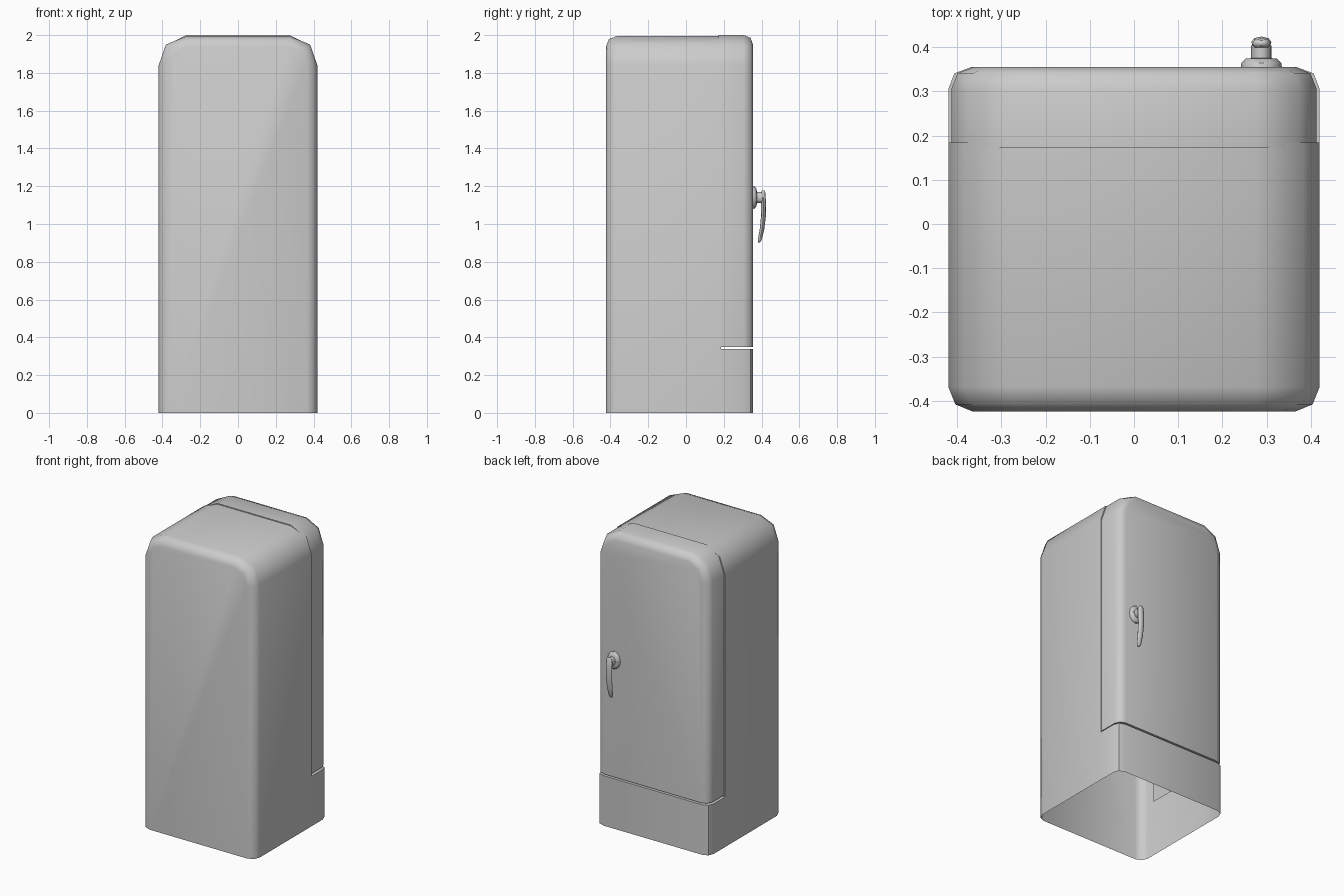
import bpy, math
from mathutils import Vector

if "Cube" in bpy.data.objects:
    bpy.data.objects.remove(bpy.data.objects["Cube"])


def make(name, verts, faces, smooth=None):
    me = bpy.data.meshes.new(name)
    me.from_pydata([tuple(v) for v in verts], [], faces)
    ob = bpy.data.objects.new(name, me)
    bpy.context.collection.objects.link(ob)
    bpy.ops.object.select_all(action='DESELECT')
    ob.select_set(True)
    bpy.context.view_layer.objects.active = ob
    bpy.ops.object.mode_set(mode='EDIT')
    bpy.ops.mesh.select_all(action='SELECT')
    bpy.ops.mesh.normals_make_consistent(inside=False)
    bpy.ops.object.mode_set(mode='OBJECT')
    if smooth is None:
        bpy.ops.object.shade_smooth()
    else:
        bpy.ops.object.shade_smooth_by_angle(angle=math.radians(smooth))
    return ob


def loft(name, rings, caps=(True, True), skip=None, smooth=None):
    """Bridge equal-length closed rings; skip leaves one side strip open."""
    n = len(rings[0])
    verts = [p for r in rings for p in r]
    faces = []
    for k in range(len(rings) - 1):
        for i in range(n):
            if i != skip:
                j = (i + 1) % n
                faces.append((k*n + i, k*n + j, (k+1)*n + j, (k+1)*n + i))
    if caps[0]:
        faces.append(tuple(range(n)))
    if caps[1]:
        faces.append(tuple(range((len(rings)-1)*n, len(rings)*n)))
    return make(name, verts, faces, smooth)


def arch(y, d, w, top, bottom):
    """Rounded-top outline, shrunk inward by d at depth y."""
    right = [(w - d, bottom), (w - d, 1.84),
             (w - 0.038 - 0.8*d, 1.95 - 0.7*d), (0.275, top - d)]
    pts = right + [(-x, z) for x, z in reversed(right)]
    return [(x, y, z) for x, z in pts]


# cabinet shell, open underneath
body_top = 1.994
rings = [arch(y, d, 0.42, body_top, 0) for y, d in
         ((-0.424, 0.055), (-0.408, 0.016), (-0.368, 0), (0.184, 0))]
loft("cabinet", rings, caps=(True, False), skip=7)

# cabinet front wall behind the door
wall = [(x, y, max(z, 0.338)) for x, y, z in arch(0.184, 0, 0.42, body_top, 0)]
make("cabinet_front", wall, [tuple(range(8))], 30)

# plinth under the door, open underneath
half = [(0.42, 0.184), (0.42, 0.305), (0.406, 0.341), (0.367, 0.355)]
outline = half + [(-x, y) for x, y in reversed(half)]
loft("plinth", [[(x, y, z) for x, y in outline] for z in (0, 0.338)],
     caps=(False, True), skip=7, smooth=40)

# centre rib inside the plinth
make("plinth_rib", [(0, 0.184, 0), (0, 0.355, 0), (0, 0.355, 0.338), (0, 0.184, 0.338)],
     [(0, 1, 2, 3)])

# door
rings = [arch(y, d, 0.413, 2.0, 0.349) for y, d in
         ((0.172, 0), (0.305, 0), (0.341, 0.014), (0.355, 0.05))]
loft("door", rings, smooth=60)

# handle mount: stepped round boss
HX, HZ = 0.288, 1.14


def disc(y, r, z=HZ, n=12):
    return [(HX + 0.78*r*math.cos(2*math.pi*i/n), y, z + r*math.sin(2*math.pi*i/n))
            for i in range(n)]


loft("handle_mount", [disc(0.352, 0.06), disc(0.364, 0.058), disc(0.374, 0.045),
                      disc(0.375, 0.03), disc(0.404, 0.03)], smooth=40)

# handle lever: curved tapering bar (y, z, half width, half depth)
path = [(0.409, 1.178, 0.010, 0.006), (0.408, 1.165, 0.021, 0.012),
        (0.411, 1.11, 0.023, 0.013), (0.410, 1.04, 0.022, 0.013),
        (0.402, 0.97, 0.020, 0.012), (0.390, 0.915, 0.016, 0.010),
        (0.386, 0.902, 0.008, 0.006)]
rings = []
for y, z, w, t in path:
    rings.append([(HX + w*math.cos(math.pi*i/4), y + t*math.sin(math.pi*i/4), z)
                  for i in range(8)])
loft("handle_lever", rings, smooth=60)
